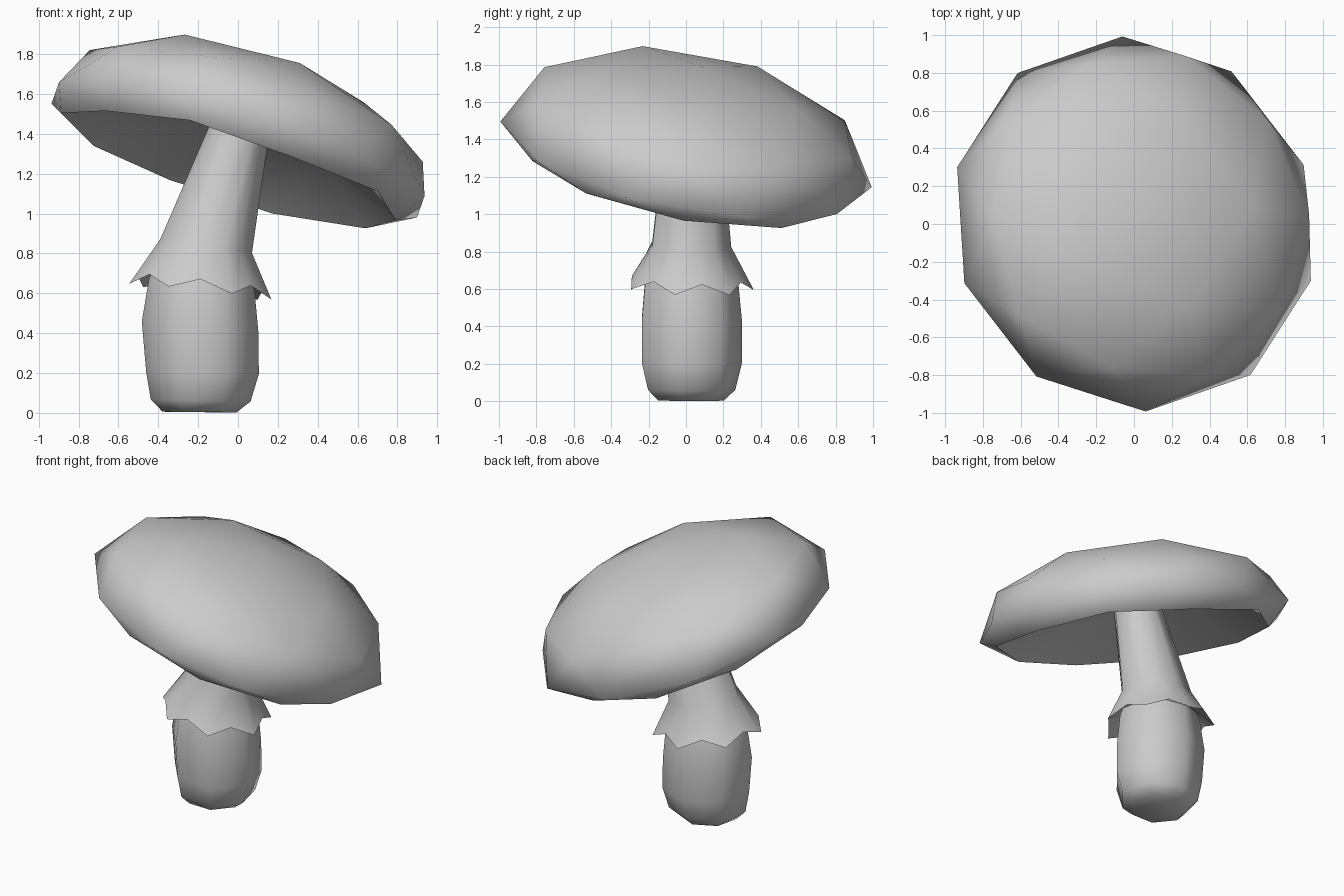
import bpy, bmesh
from math import cos, sin, radians, pi
from mathutils import Vector, Matrix

if "Cube" in bpy.data.objects:
    bpy.data.objects.remove(bpy.data.objects["Cube"])


def finish(bm, name, angle):
    bmesh.ops.recalc_face_normals(bm, faces=bm.faces[:])
    me = bpy.data.meshes.new(name)
    bm.to_mesh(me)
    bm.free()
    ob = bpy.data.objects.new(name, me)
    bpy.context.collection.objects.link(ob)
    bpy.ops.object.select_all(action='DESELECT')
    ob.select_set(True)
    bpy.context.view_layer.objects.active = ob
    bpy.ops.object.shade_smooth_by_angle(angle=radians(angle))
    return ob


# Cap: low-poly icosphere, flattened, hollowed underneath and tilted
bm = bmesh.new()
bmesh.ops.create_icosphere(bm, subdivisions=2, radius=1.0)
for v in bm.verts:
    x, y, z = v.co
    if z > 0:
        z *= 0.497
    elif z > -0.6:
        z *= 0.2
    elif z > -0.95:
        z = 0.12
    else:
        z = 0.17
    v.co = (x * 1.01, y * 1.01, z)
tilt = Vector((0, 0, 1)).rotation_difference(Vector((0.31, 0.196, 1))).to_matrix().to_4x4()
bm.transform(Matrix.Translation((0, 0, 1.32)) @ tilt @ Matrix.Rotation(radians(2), 4, 'Z'))
finish(bm, "cap", 60)


def loft(name, rings, angle, cap_ends):
    """Seven-sided loft; each ring is (cx, cy, z, rx, ry, slope, odd radius, odd lift)."""
    bm = bmesh.new()
    loops = []
    for cx, cy, z, rx, ry, slope, odd, lift in rings:
        loop = []
        for i in range(14):
            a = radians(-13) + i * pi / 7
            k = odd if i % 2 else 1.0
            dx, dy = k * rx * cos(a), k * ry * sin(a)
            h = z - slope * dx - 0.3 * slope * dy + (lift if i % 2 else 0)
            loop.append(bm.verts.new((cx + dx, cy + dy, h)))
        loops.append(loop)
    for p, q in zip(loops, loops[1:]):
        for i in range(14):
            j = (i + 1) % 14
            bm.faces.new((p[i], p[j], q[j], q[i]))
    if cap_ends:
        bm.faces.new(loops[0])
        bm.faces.new(loops[-1])
    return finish(bm, name, angle)


FLAT = 0.901  # odd columns lie on the straight sides of the heptagon

# Stem: bulbous foot, ragged skirt and leaning neck in one profile
loft("stem", [
    (-0.193, 0.018, 0.004, 0.19, 0.185, 0.01, FLAT, 0),
    (-0.187, 0.018, 0.062, 0.257, 0.245, 0.02, FLAT, 0),
    (-0.178, 0.018, 0.20, 0.29, 0.28, 0.02, FLAT, 0),
    (-0.19, 0.018, 0.43, 0.30, 0.282, 0.09, FLAT, 0),
    (-0.182, 0.018, 0.64, 0.272, 0.262, 0.11, FLAT, 0),
    (-0.180, 0.018, 0.70, 0.25, 0.24, 0.11, FLAT, 0),
    (-0.189, 0.018, 0.606, 0.366, 0.345, 0.11, 0.89, 0.055),
    (-0.16, 0.02, 0.835, 0.236, 0.222, 0.15, FLAT, 0),
    (0.0, 0.03, 1.385, 0.152, 0.162, 0.29, FLAT, 0),
    (0.04, 0.035, 1.54, 0.14, 0.15, 0.29, FLAT, 0),
], 60, True)
